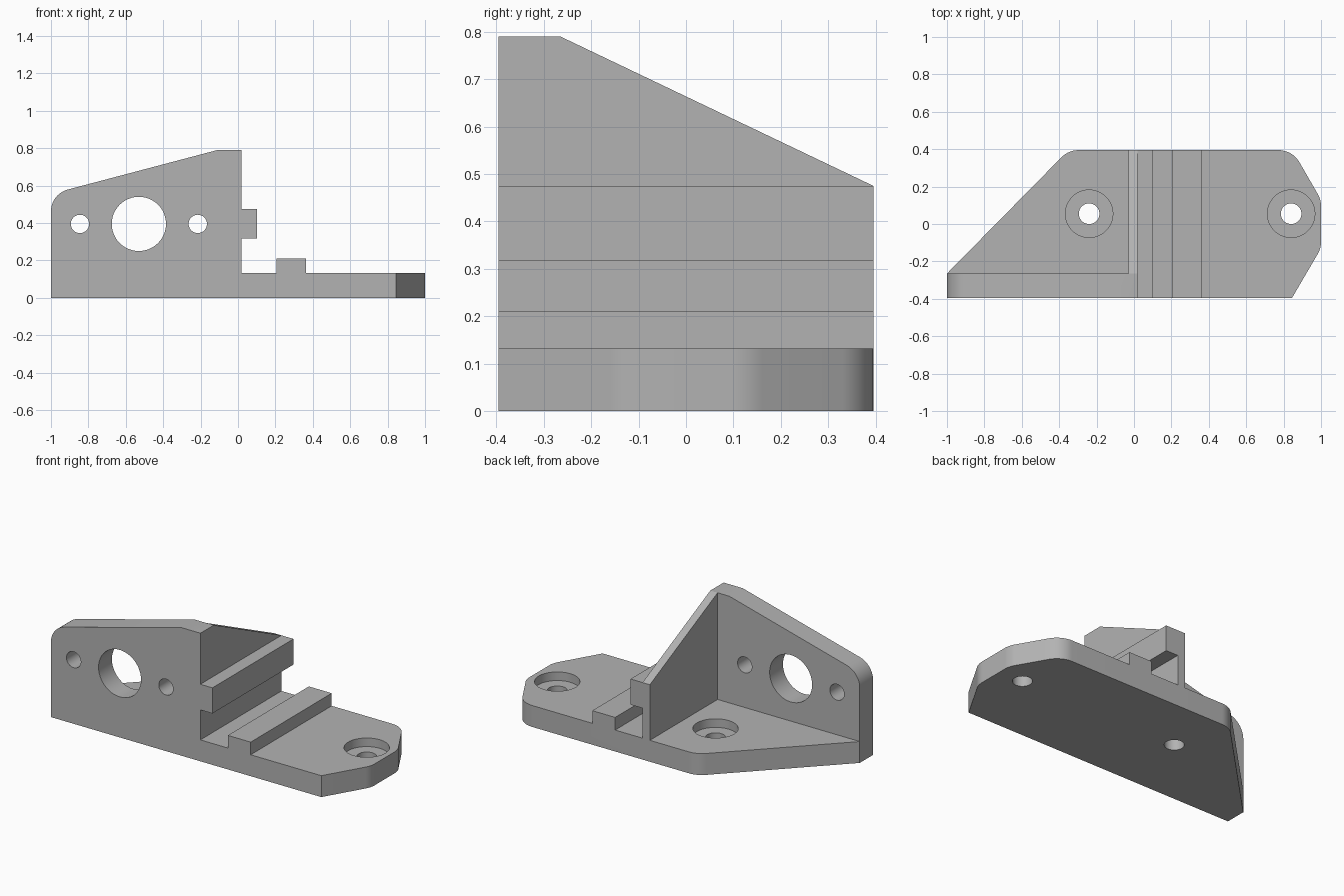
import bpy, bmesh, math
from mathutils import Vector

if "Cube" in bpy.data.objects:
    bpy.data.objects.remove(bpy.data.objects["Cube"], do_unlink=True)

grey = bpy.data.materials.new("plain grey")
grey.use_nodes = True
COLOUR = (0.45, 0.45, 0.45, 1)
grey.diffuse_color = COLOUR
grey.node_tree.nodes["Principled BSDF"].inputs["Base Color"].default_value = COLOUR

# Shared dimensions
FRONT, BACK, WALL_BACK = -0.395, 0.395, -0.265
BASE_TOP, WALL_TOP, FACE_X = 0.132, 0.79, 0.02


def rounded(outline, steps=10):
    """Turn (u, v, radius) corners into points, with arcs where radius > 0."""
    pts = []
    for i, (u, v, r) in enumerate(outline):
        p = Vector((u, v))
        if not r:
            pts.append(p)
            continue
        a = (Vector(outline[i - 1][:2]) - p).normalized()
        b = (Vector(outline[(i + 1) % len(outline)][:2]) - p).normalized()
        half = a.angle(b) / 2
        centre = p + (a + b).normalized() * r / math.sin(half)
        start = p + a * r / math.tan(half) - centre
        end = p + b * r / math.tan(half) - centre
        for k in range(steps + 1):
            t = k / steps
            pts.append(centre + (start.lerp(end, t)).normalized() * r)
    return pts


def prism(name, outline, axis, low, high):
    """Extrude an outline along an axis; u, v are the other two axes in order."""
    place = {"x": lambda u, v, w: (w, u, v),
             "y": lambda u, v, w: (u, w, v),
             "z": lambda u, v, w: (u, v, w)}[axis]
    bm = bmesh.new()
    face = bm.faces.new([bm.verts.new(place(p.x, p.y, low)) for p in rounded(outline)])
    top = bmesh.ops.extrude_face_region(bm, geom=[face])["geom"]
    shift = Vector(place(0, 0, high - low))
    bmesh.ops.translate(bm, vec=shift, verts=[g for g in top if isinstance(g, bmesh.types.BMVert)])
    bmesh.ops.recalc_face_normals(bm, faces=bm.faces)
    mesh = bpy.data.meshes.new(name)
    bm.to_mesh(mesh)
    bm.free()
    mesh.materials.append(grey)
    obj = bpy.data.objects.new(name, mesh)
    bpy.context.collection.objects.link(obj)
    return obj


def bar(name, x0, x1, z0, z1):
    """Straight bar running the full depth."""
    return prism(name, [(x0, z0, 0), (x1, z0, 0), (x1, z1, 0), (x0, z1, 0)], "y", FRONT, BACK)


def drill(name, u, v, r, axis, low, high, sides=48):
    ring = [(u + r * math.cos(math.tau * i / sides), v + r * math.sin(math.tau * i / sides), 0)
            for i in range(sides)]
    return prism(name, ring, axis, low, high)


def combine(body, other, operation):
    mod = body.modifiers.new(operation.lower(), "BOOLEAN")
    mod.operation, mod.solver, mod.object = operation, "EXACT", other
    bpy.context.view_layer.objects.active = body
    bpy.ops.object.modifier_apply(modifier=mod.name)
    bpy.data.objects.remove(other, do_unlink=True)


# Base plate with chamfered ends
bracket = prism("bracket_body", [
    (-1, FRONT, 0), (0.845, FRONT, 0), (1, -0.13, 0.13), (1, 0.13, 0.13),
    (0.847, BACK, 0.13), (-0.35, BACK, 0.13), (-1, WALL_BACK, 0)], "z", 0, BASE_TOP)

# Front wall, side rib, tongue and rail
parts = [
    prism("front_wall", [(-1, 0, 0), (FACE_X, 0, 0), (FACE_X, WALL_TOP, 0),
                         (-0.11, WALL_TOP, 0), (-1, 0.555, 0.12)], "y", FRONT, WALL_BACK),
    prism("side_rib", [(FRONT, 0, 0), (BACK, 0, 0), (BACK, 0.475, 0),
                       (WALL_BACK, WALL_TOP, 0), (FRONT, WALL_TOP, 0)], "x", -0.03, FACE_X),
    bar("tongue", -0.01, 0.102, 0.317, 0.475),
    bar("rail", 0.207, 0.363, 0.05, 0.21),
]
for part in parts:
    combine(bracket, part, "UNION")

# Holes through the front wall
for x, r in ((-0.845, 0.049), (-0.53, 0.145), (-0.215, 0.049)):
    combine(bracket, drill("wall_hole", x, 0.395, r, "y", -0.5, -0.2), "DIFFERENCE")

# Counterbored screw holes in the base
for x in (-0.24, 0.84):
    combine(bracket, drill("screw_hole", x, 0.055, 0.055, "z", -0.1, 0.3), "DIFFERENCE")
    combine(bracket, drill("counterbore", x, 0.055, 0.127, "z", 0.079, 0.3), "DIFFERENCE")

# Clean up flat areas, then smooth the curved ones
bm = bmesh.new()
bm.from_mesh(bracket.data)
bmesh.ops.remove_doubles(bm, verts=bm.verts, dist=0.0001)
bmesh.ops.dissolve_limit(bm, angle_limit=0.005, verts=bm.verts, edges=bm.edges)
bm.to_mesh(bracket.data)
bm.free()
bpy.ops.object.select_all(action="DESELECT")
bracket.select_set(True)
bpy.context.view_layer.objects.active = bracket
bpy.ops.object.shade_smooth_by_angle(angle=math.radians(25))
